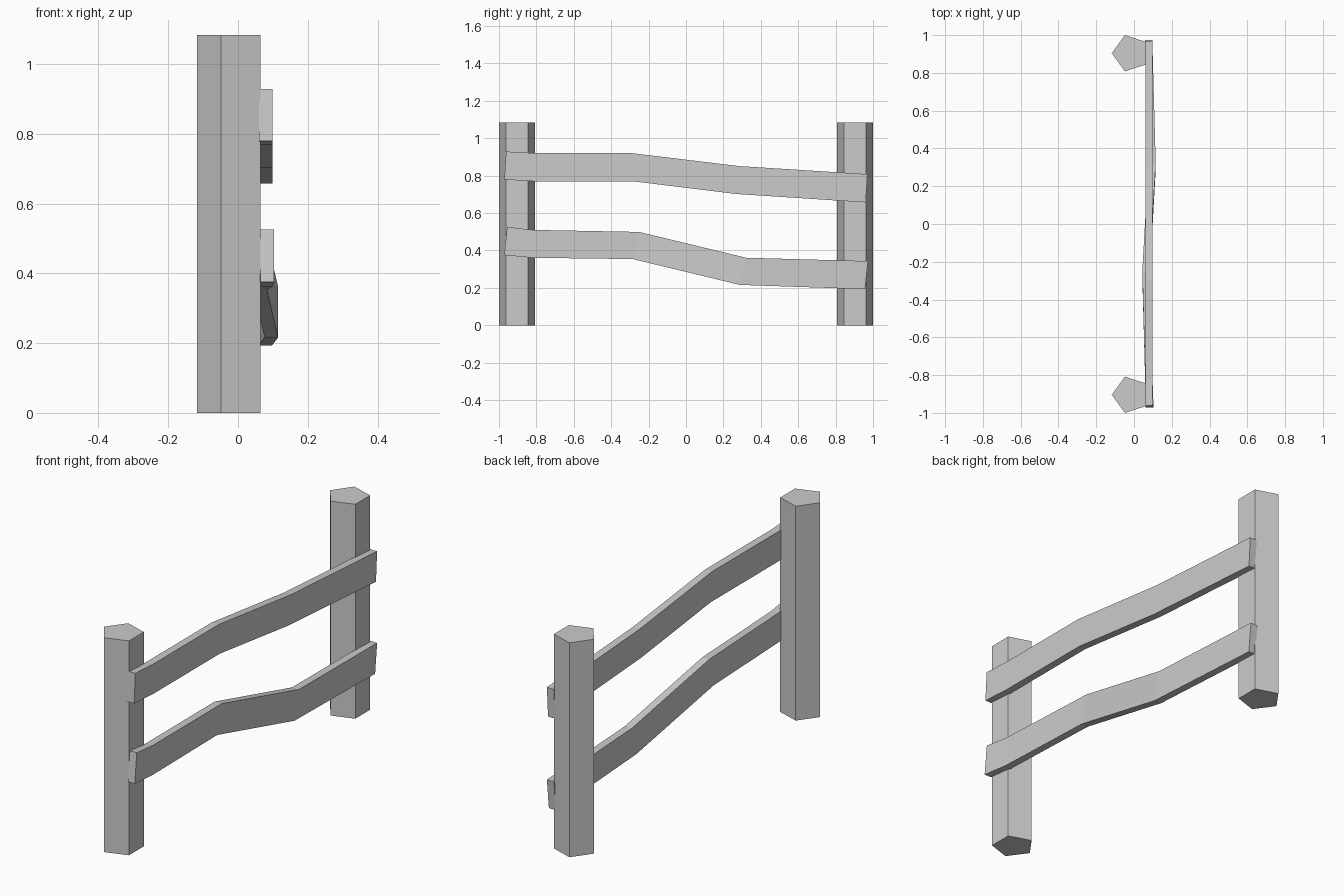
import bpy, bmesh
from math import pi, cos, sin

if "Cube" in bpy.data.objects:
    bpy.data.objects.remove(bpy.data.objects["Cube"])


def prism(name, sections):
    """Solid skinned through a list of matching cross-section loops."""
    bm = bmesh.new()
    rings = [[bm.verts.new(p) for p in s] for s in sections]
    n = len(rings[0])
    for a, b in zip(rings, rings[1:]):
        for i in range(n):
            j = (i + 1) % n
            bm.faces.new((a[i], a[j], b[j], b[i]))
    bm.faces.new(rings[0][::-1])
    bm.faces.new(rings[-1])
    bmesh.ops.recalc_face_normals(bm, faces=bm.faces)
    mesh = bpy.data.meshes.new(name)
    bm.to_mesh(mesh)
    bm.free()
    obj = bpy.data.objects.new(name, mesh)
    bpy.context.collection.objects.link(obj)
    return obj


# Five-sided posts, flat side towards the rails
def post(name, y, r=0.101, height=1.084):
    angles = [pi + i * 2 * pi / 5 for i in range(5)]
    prism(name, [[(-0.017 + r * cos(a), y + r * sin(a), z) for a in angles]
                 for z in (0, height)])


# Bent planks: stations of (back x, top y, top z, bottom y, bottom z)
def rail(name, stations, thick=0.039):
    prism(name, [[(x, yt, zt), (x + thick, yt, zt),
                  (x + thick, yb, zb), (x, yb, zb)]
                 for x, yt, zt, yb, zb in stations])


post("left_post", -0.904)
post("right_post", 0.904)

rail("upper_rail", [
    (0.060, -0.962, 0.929, -0.971, 0.779),
    (0.060, -0.820, 0.921, -0.820, 0.770),
    (0.060, -0.295, 0.921, -0.285, 0.770),
    (0.060, 0.285, 0.851, 0.268, 0.702),
    (0.060, 0.970, 0.808, 0.961, 0.657)])

rail("lower_rail", [
    (0.064, -0.956, 0.526, -0.972, 0.375),
    (0.059, -0.820, 0.510, -0.825, 0.361),
    (0.044, -0.250, 0.499, -0.285, 0.354),
    (0.076, 0.322, 0.361, 0.288, 0.216),
    (0.058, 0.973, 0.343, 0.957, 0.193)])
